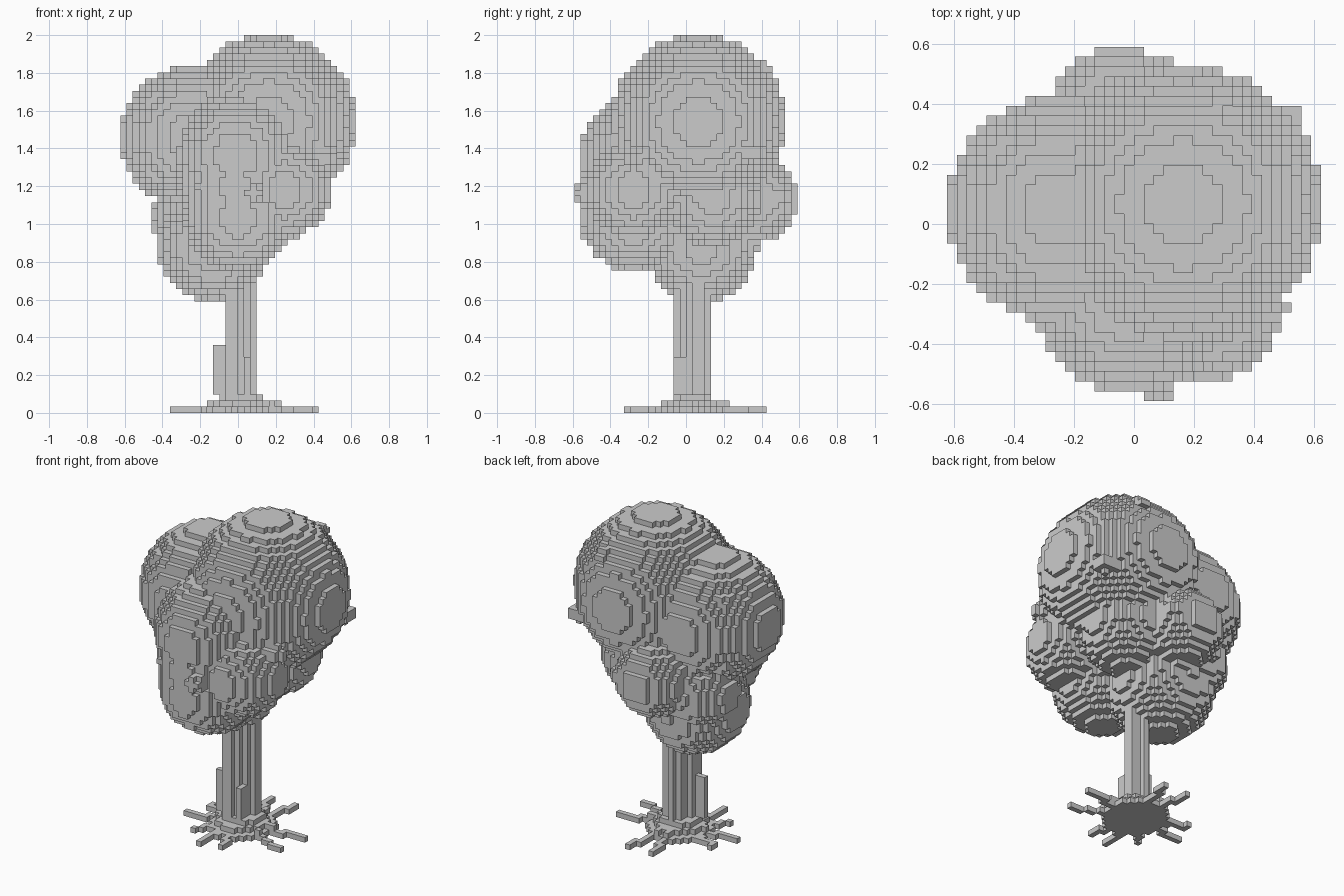
import bpy
import bmesh
from math import ceil, floor
from mathutils import Vector

CELL = 2 / 61  # edge length of one cube

old = bpy.data.objects.get("Cube")
if old:
    bpy.data.objects.remove(old)

grey = bpy.data.materials.new("plain_grey")
grey.use_nodes = True
grey.diffuse_color = (0.6, 0.6, 0.6, 1)
grey.node_tree.nodes["Principled BSDF"].inputs["Base Color"].default_value = (0.6, 0.6, 0.6, 1)


def ball(x, y, z, r):
    """Grid cells whose centres lie inside a sphere."""
    c = Vector((x, y, z))
    spans = [range(floor(v - r) - 1, ceil(v + r) + 1) for v in c]
    half = Vector((0.5, 0.5, 0.5))
    return {(i, j, k) for i in spans[0] for j in spans[1] for k in spans[2]
            if (Vector((i, j, k)) + half - c).length <= r}


def box(x, y, z):
    """Grid cells between the given limits on each axis."""
    return {(i, j, k) for i in range(*x) for j in range(*y) for k in range(*z)}


def disc(x, y, r, layer):
    return {(i, j, layer) for i in range(-14, 14) for j in range(-14, 14)
            if (i + 0.5 - x) ** 2 + (j + 0.5 - y) ** 2 <= r * r}


def build(name, cells):
    """Skin a set of cells with the faces that touch open air."""
    bm = bmesh.new()
    verts = {}
    for cell in cells:
        for axis in range(3):
            for side in (0, 1):
                near = list(cell)
                near[axis] += 2 * side - 1
                if tuple(near) in cells:
                    continue
                u, v = (axis + 1) % 3, (axis + 2) % 3
                ring = []
                for a, b in ((0, 0), (1, 0), (1, 1), (0, 1)):
                    p = list(cell)
                    p[axis] += side
                    p[u] += a
                    p[v] += b
                    p = tuple(p)
                    if p not in verts:
                        verts[p] = bm.verts.new(Vector(p) * CELL)
                    ring.append(verts[p])
                bm.faces.new(ring if side else ring[::-1])
    mesh = bpy.data.meshes.new(name)
    bm.to_mesh(mesh)
    bm.free()
    mesh.materials.append(grey)
    obj = bpy.data.objects.new(name, mesh)
    bpy.context.collection.objects.link(obj)
    return obj


# Leaf clumps: centre and radius in cells
clumps = [
    (5, 2, 47, 14.1),          # crown
    (-7.5, 1.5, 44.5, 11.6),   # high side clump
    (-0.3, -7.3, 41.7, 9.9),   # high front clump
    (-0.5, -8, 36.5, 8.9),     # middle front clump
    (0, -8.5, 31.5, 8.6),      # low front clump
    (7.5, -8.5, 36, 7.55),     # low front corner clump
    (-4.1, 2.5, 27, 9.05),     # lowest clump
    (-7.4, 6, 31.7, 6.7),      # low side clump
    (-1.5, 11, 34.5, 7.1),     # low back clump
    (5.2, 4.2, 34.8, 7.8),     # low back corner clump
    (2.5, -16.5, 35.5, 1.6),   # small tufts
    (15.5, 10.5, 42, 1.8),
    (9, 12.5, 55.5, 1.3),
    (3, 15.3, 35, 1.8),
    (14, -8.5, 41, 1.8),
]
foliage = set()
for clump in clumps:
    foliage |= ball(*clump)
build("foliage", foliage)

# Trunk: leaning oval column, one strip per row, with a bark bump
trunk = box((-4, -2), (-1, 0), (3, 11))
rows = ((-2, 0), (-2, 1), (-2, 2), (-1, 3), (-1, 3), (0, 1))
for y, span in enumerate(rows, start=-2):
    trunk |= box(span, (y, y + 1), (1, 27))
trunk |= box((1, 2), (-2, 0), (1, 9))
build("trunk", trunk - foliage)

# Root flare and radiating roots
roots = disc(0.5, 1, 6, 0) | disc(0.5, 1, 4.6, 1) | disc(0.5, 1, 3.4, 2)
centre = Vector((0.5, 1))
for tip in ((11, -4), (12.5, 2.5), (3.5, 12), (-1.5, 12.5), (-9, 4),
            (-10.5, -0.5), (-5.5, -5.5), (-2, -9.5), (2.5, -9)):
    for step in range(31):
        p = centre.lerp(Vector(tip), step / 30)
        roots.add((floor(p.x), floor(p.y), 0))
        if step < 15:
            roots.add((floor(p.x), floor(p.y), 1))
build("roots", roots - trunk)
